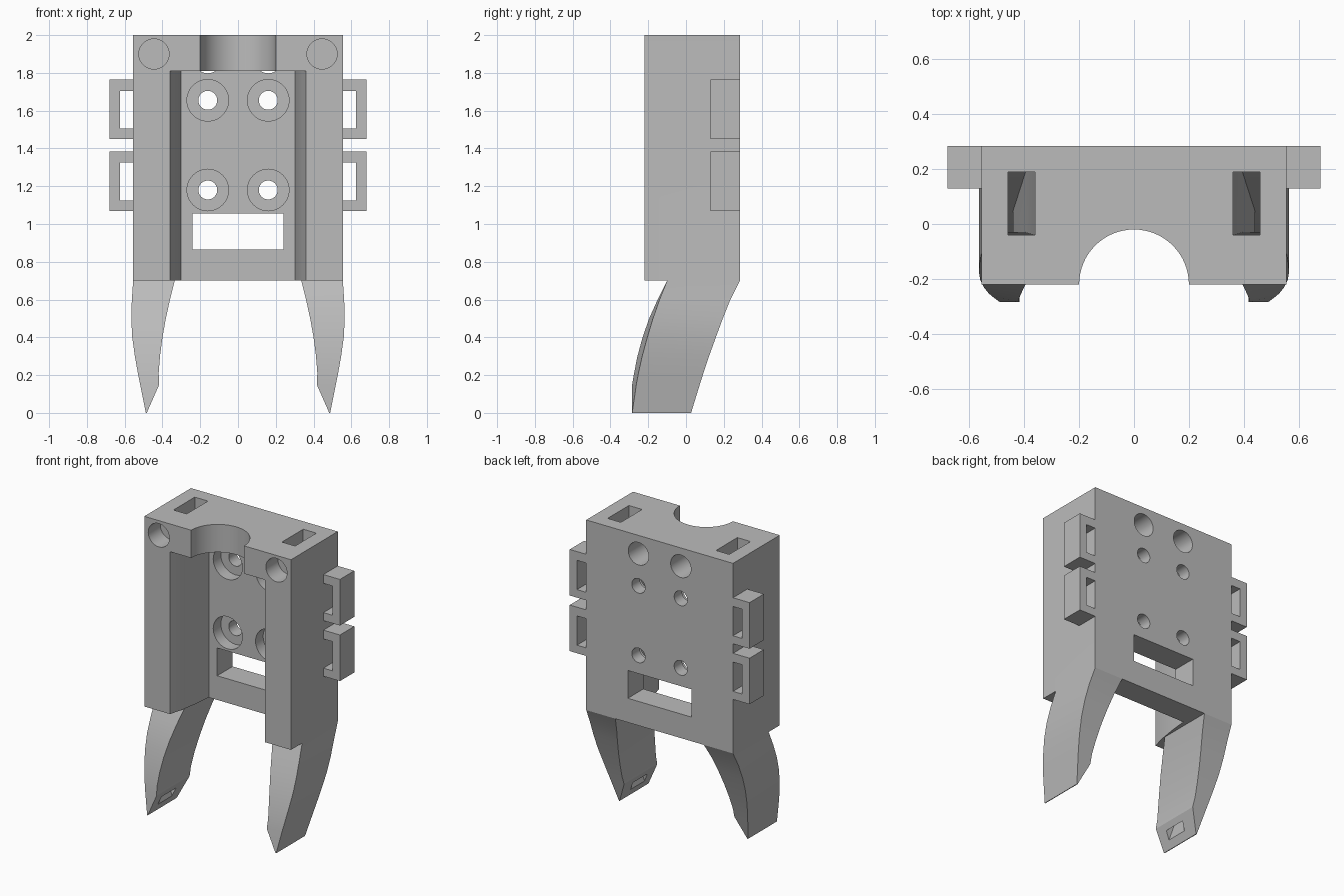
import bpy
import bmesh
import math

if "Cube" in bpy.data.objects:
    bpy.data.objects.remove(bpy.data.objects["Cube"])

grey = bpy.data.materials.new("plain grey")
grey.use_nodes = True
colour = (0.5, 0.5, 0.5, 1)
grey.diffuse_color = colour
grey.node_tree.nodes["Principled BSDF"].inputs["Base Color"].default_value = colour


def loft(name, rings):
    """Solid through a list of rings with equal point counts."""
    bm = bmesh.new()
    loops = [[bm.verts.new(p) for p in ring] for ring in rings]
    n = len(loops[0])
    for a, b in zip(loops, loops[1:]):
        for i in range(n):
            j = (i + 1) % n
            bm.faces.new((a[i], a[j], b[j], b[i]))
    bm.faces.new(loops[0][::-1])
    bm.faces.new(loops[-1])
    bmesh.ops.recalc_face_normals(bm, faces=bm.faces)
    mesh = bpy.data.meshes.new(name)
    bm.to_mesh(mesh)
    bm.free()
    mesh.materials.append(grey)
    ob = bpy.data.objects.new(name, mesh)
    bpy.context.collection.objects.link(ob)
    return ob


def prism(name, outline, z0, z1):
    return loft(name, [[(x, y, z) for x, y in outline] for z in (z0, z1)])


def box(name, x0, x1, y0, y1, z0, z1):
    return prism(name, [(x0, y0), (x1, y0), (x1, y1), (x0, y1)], z0, z1)


def circle(r, n=40):
    return [(r * math.cos(2 * math.pi * i / n), r * math.sin(2 * math.pi * i / n))
            for i in range(n)]


def bore(x, z, r, y0, y1):
    """Round cutter running front to back."""
    return loft("bore_cutter", [[(x + a, y, z + b) for a, b in circle(r)]
                                for y in (y0, y1)])


def combine(target, tool, operation="DIFFERENCE"):
    mod = target.modifiers.new("combine", "BOOLEAN")
    mod.operation = operation
    mod.solver = "EXACT"
    mod.object = tool
    tool.hide_render = True
    bpy.context.view_layer.objects.active = target
    bpy.ops.object.modifier_apply(modifier=mod.name)
    bpy.data.objects.remove(tool)


def section(z_in, z_out, x_in, x_out, y_in, y_out, back):
    return [(x_in, y_in, z_in), (x_out, y_out, z_out),
            (x_out, back, z_out), (x_in, back, z_in)]


def mirrored(ring, side):
    return [(side * x, y, z) for x, y, z in ring]


# Main block with a flared front channel and an arched top notch
body = box("body", -0.555, 0.555, -0.22, 0.285, 0.7, 2)
half = [(0.37, -0.3), (0.36, -0.22), (0.335, -0.125), (0.315, 0.0), (0.303, 0.118)]
channel = half + [(-x, y) for x, y in reversed(half)]
combine(body, prism("channel_cutter", channel, 0.6, 1.81))
combine(body, prism("arch_cutter", [(x, y - 0.22) for x, y in circle(0.2, 64)], 1.7, 2.1))

# Window and screw holes
combine(body, box("window_cutter", -0.24, 0.24, 0, 0.4, 0.865, 1.055))
for side in (-1, 1):
    for z in (1.18, 1.655):
        combine(body, bore(side * 0.16, z, 0.11, 0.05, 0.2))
        combine(body, bore(side * 0.16, z, 0.05, 0.1, 0.4))
    combine(body, bore(side * 0.16, 1.875, 0.077, 0.06, 0.4))
    combine(body, bore(side * 0.445, 1.9, 0.08, -0.4, -0.09))

# Curved legs: inner and outer height, inner and outer x, front y pair, back y
leg_sections = [
    section(0.7, 0.7, 0.335, 0.555, -0.10, -0.10, 0.285),
    section(0.6, 0.6, 0.36, 0.562, -0.15, -0.14, 0.235),
    section(0.5, 0.5, 0.382, 0.565, -0.195, -0.175, 0.195),
    section(0.4, 0.4, 0.40, 0.56, -0.23, -0.205, 0.158),
    section(0.3, 0.3, 0.413, 0.546, -0.257, -0.232, 0.122),
    section(0.21, 0.21, 0.42, 0.53, -0.275, -0.252, 0.092),
    section(0.15, 0.15, 0.417, 0.518, -0.285, -0.263, 0.073),
    section(0.0, 0.0, 0.483, 0.488, -0.285, -0.285, 0.027),
]
# Hollow duct from the top face down to the leg tip
duct_sections = [
    section(2.1, 2.1, 0.36, 0.46, -0.04, -0.04, 0.19),
    section(1.7, 1.7, 0.36, 0.46, -0.04, -0.04, 0.19),
    section(0.7, 0.7, 0.395, 0.49, -0.03, -0.03, 0.19),
    section(0.4, 0.4, 0.44, 0.52, -0.14, -0.14, 0.05),
    section(0.15, 0.15, 0.432, 0.49, -0.2, -0.2, -0.04),
    section(0.045, 0.045, 0.44, 0.458, -0.21, -0.21, -0.06),
]
for side in (-1, 1):
    leg = loft("leg", [mirrored(s, side) for s in leg_sections])
    combine(body, leg, "UNION")
    combine(body, loft("duct_cutter", [mirrored(s, side) for s in duct_sections]))

bpy.ops.object.select_all(action="DESELECT")
body.select_set(True)
bpy.context.view_layer.objects.active = body
bpy.ops.object.shade_smooth_by_angle(angle=math.radians(25))

# Side strap loops
for side, word in ((1, "left"), (-1, "right")):
    for z, level in ((1.07, "lower"), (1.45, "upper")):
        xs = sorted((side * 0.55, side * 0.68))
        hole = sorted((side * 0.5, side * 0.625))
        strap = box(f"{word}_{level}_strap_loop", *xs, 0.13, 0.285, z, z + 0.315)
        combine(strap, box("strap_cutter", *hole, 0, 0.4, z + 0.055, z + 0.255))
